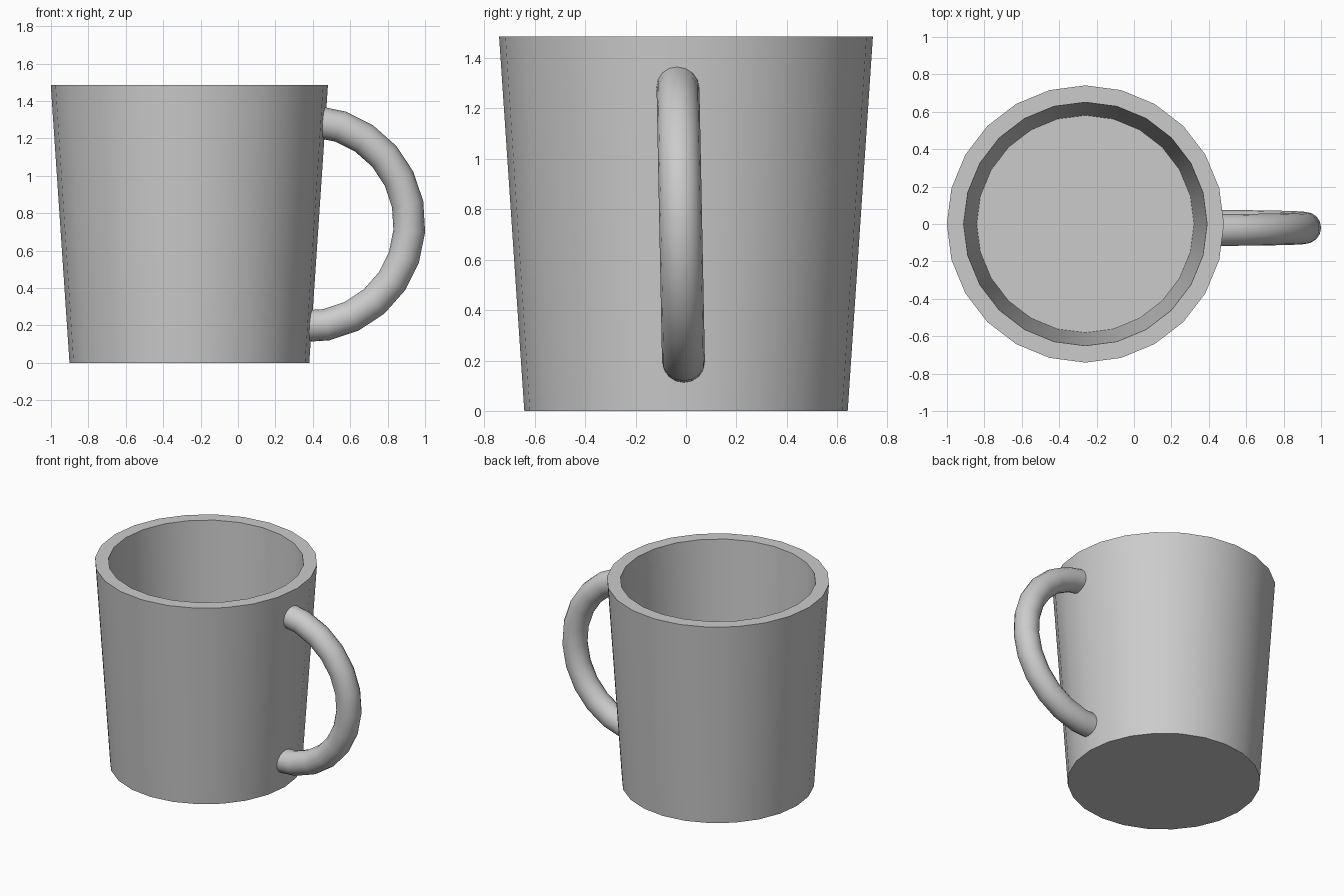
import bpy, bmesh
from math import pi, radians
from mathutils import Matrix, Vector

cube = bpy.data.objects.get("Cube")
if cube:
    bpy.data.objects.remove(cube, do_unlink=True)

grey = bpy.data.materials.new("plain grey")
grey.use_nodes = True
colour = (0.6, 0.6, 0.6, 1)
grey.diffuse_color = colour
grey.node_tree.nodes["Principled BSDF"].inputs["Base Color"].default_value = colour


def finish(bm, name):
    """Turn a bmesh into a smooth object with crisp edges."""
    bmesh.ops.recalc_face_normals(bm, faces=bm.faces)
    mesh = bpy.data.meshes.new(name)
    bm.to_mesh(mesh)
    bm.free()
    mesh.materials.append(grey)
    obj = bpy.data.objects.new(name, mesh)
    bpy.context.collection.objects.link(obj)
    bpy.ops.object.select_all(action='DESELECT')
    obj.select_set(True)
    bpy.context.view_layer.objects.active = obj
    bpy.ops.object.shade_smooth_by_angle(angle=radians(35))
    return obj


# Cup: tapered outer wall, flat rim, inner wall and floor
SIDES = 24
CUP_X = -0.26
bm = bmesh.new()
rings = []
for radius, z in [(0.641, 0), (0.741, 1.485), (0.651, 1.485), (0.581, 0.18)]:
    place = Matrix.Translation((CUP_X, 0, z))
    rings.append(bmesh.ops.create_circle(bm, segments=SIDES, radius=radius, matrix=place)["verts"])
for low, high in zip(rings, rings[1:]):
    for i in range(SIDES):
        j = (i + 1) % SIDES
        bm.faces.new((low[i], low[j], high[j], high[i]))
bm.faces.new(rings[0])
bm.faces.new(rings[-1])
finish(bm, "cup_body")

# Handle: half ring swept around the y axis, both ends sunk in the wall
centre = Vector((0.367, -0.021, 0.743))
bm = bmesh.new()
start = (Matrix.Translation(centre) @ Matrix.Rotation(radians(4), 4, 'Y')
         @ Matrix.Translation((0, 0, 0.55)) @ Matrix.Rotation(pi / 2, 4, 'Y'))
bmesh.ops.create_circle(bm, segments=16, radius=0.085, matrix=start)
bmesh.ops.spin(bm, geom=bm.verts[:] + bm.edges[:], cent=centre, axis=(0, 1, 0),
               angle=pi, steps=12, use_duplicate=False)
bmesh.ops.holes_fill(bm, edges=[e for e in bm.edges if e.is_boundary], sides=0)
for v in bm.verts:  # slight sideways lean
    v.co.y -= 0.02 * (v.co.z - centre.z)
finish(bm, "handle")
